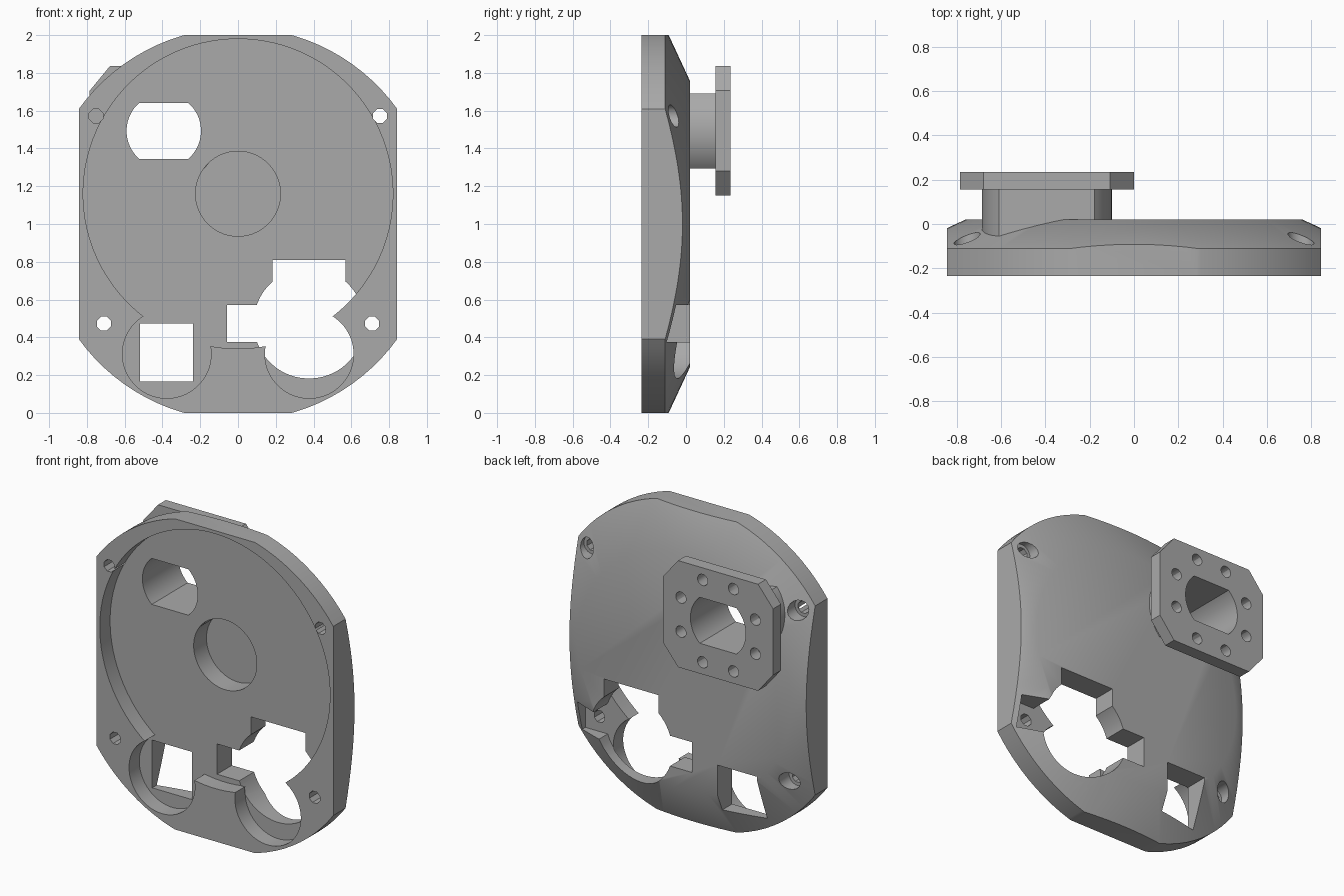
import bpy, bmesh, math

default = bpy.data.objects.get("Cube")
if default:
    bpy.data.objects.remove(default, do_unlink=True)

# Single flat grey
grey = bpy.data.materials.new("plain_grey")
grey.use_nodes = True
colour = (0.4, 0.4, 0.4, 1)
grey.diffuse_color = colour
grey.node_tree.nodes["Principled BSDF"].inputs["Base Color"].default_value = colour

FRONT, FLOOR, BACK = -0.235, -0.13, 0.02


def disc(cx, cz, r, n=64, turn=0.5):
    """Circle outline in the x-z plane."""
    return [(cx + r * math.cos((i + turn) * math.tau / n),
             cz + r * math.sin((i + turn) * math.tau / n)) for i in range(n)]


def rect(x0, x1, z0, z1):
    return [(x0, z0), (x1, z0), (x1, z1), (x0, z1)]


def flat_sided(cx, cz, r, h, n=24):
    """Circle outline trimmed flat above and below at half height h."""
    a = math.asin(h / r)
    side = [-a + 2 * a * i / n for i in range(n + 1)]
    return [(cx + r * math.cos(t + s), cz + r * math.sin(t + s))
            for s in (0, math.pi) for t in side]


def loft(name, *sections):
    """Solid through (outline, y) sections with equal point counts."""
    bm = bmesh.new()
    rings = [[bm.verts.new((x, y, z)) for x, z in pts] for pts, y in sections]
    n = len(rings[0])
    for a, b in zip(rings, rings[1:]):
        for i in range(n):
            j = (i + 1) % n
            bm.faces.new((a[i], a[j], b[j], b[i]))
    bm.faces.new(rings[0])
    bm.faces.new(rings[-1])
    bmesh.ops.recalc_face_normals(bm, faces=bm.faces)
    mesh = bpy.data.meshes.new(name)
    bm.to_mesh(mesh)
    bm.free()
    mesh.materials.append(grey)
    ob = bpy.data.objects.new(name, mesh)
    bpy.context.collection.objects.link(ob)
    return ob


def activate(ob):
    bpy.ops.object.select_all(action='DESELECT')
    ob.select_set(True)
    bpy.context.view_layer.objects.active = ob


def cut(ob, pts, y0, y1, operation='DIFFERENCE'):
    """Boolean the prism pts, from y0 to y1, with ob."""
    cutter = loft("cutter", (pts, y0), (pts, y1))
    cutter.hide_render = True
    activate(ob)
    mod = ob.modifiers.new("cut", 'BOOLEAN')
    mod.operation, mod.solver, mod.object = operation, 'EXACT', cutter
    bpy.ops.object.modifier_apply(modifier=mod.name)
    bpy.data.objects.remove(cutter, do_unlink=True)


# Cover plate: round body with a conical back, trimmed on four sides
plate = loft("cover_plate",
             (disc(0, 1, 1.04, 96), FRONT),
             (disc(0, 1, 1.04, 96), -0.11),
             (disc(0, 1, 0.76, 96), BACK))
cut(plate, rect(-0.843, 0.843, 0, 2), -1, 1, 'INTERSECT')

# Front recess: one large circle and two small lower ones
cut(plate, disc(0, 1.16, 0.82, 96), -1, FLOOR)
for side in (-1, 1):
    cut(plate, disc(side * 0.377, 0.312, 0.235, 48), -1, FLOOR)

# Blind centre pocket and square window
cut(plate, disc(0, 1.16, 0.225, 48), -0.2, 0)
cut(plate, rect(-0.52, -0.238, 0.165, 0.472), -0.2, 1)

# Keyed round window, open to the back and out through the sloped edge
for outline in (disc(0.376, 0.475, 0.293),
                rect(0.182, 0.57, 0.475, 0.81),
                rect(-0.058, 0.81, 0.376, 0.571)):
    cut(plate, outline, FLOOR - 0.004, 1)

# Counterbored corner screw holes
for x, z in ((0.752, 1.572), (0.71, 0.473)):
    for side in (-1, 1):
        cut(plate, disc(side * x, z, 0.04, 8), -1, 1)
        cut(plate, disc(side * x, z, 0.06, 16), -0.12, 1)

# Mount on the back: stem and chamfered flange
CX, CZ = -0.393, 1.493
stem_outline = flat_sided(CX, CZ, 0.293, 0.198)
stem = loft("mount_stem", (stem_outline, -0.12), (stem_outline, 0.157))
flange_outline = [(CX + x, CZ + z) for x, z in (
    (0.285, -0.343), (0.392, -0.213), (0.392, 0.213), (0.285, 0.343),
    (-0.285, 0.343), (-0.392, 0.213), (-0.392, -0.213), (-0.285, -0.343))]
flange = loft("mount_flange", (flange_outline, 0.155), (flange_outline, 0.235))

# Ring of eight bolt holes
for bx, bz in disc(CX, CZ, 0.287, 8):
    cut(flange, disc(bx, bz, 0.037, 12), -1, 1)

# Flat-sided bore through plate, stem and flange
for part in (plate, stem, flange):
    cut(part, flat_sided(CX, CZ, 0.197, 0.148), -1, 1)
    activate(part)
    bpy.ops.object.shade_smooth_by_angle(angle=math.radians(30))
